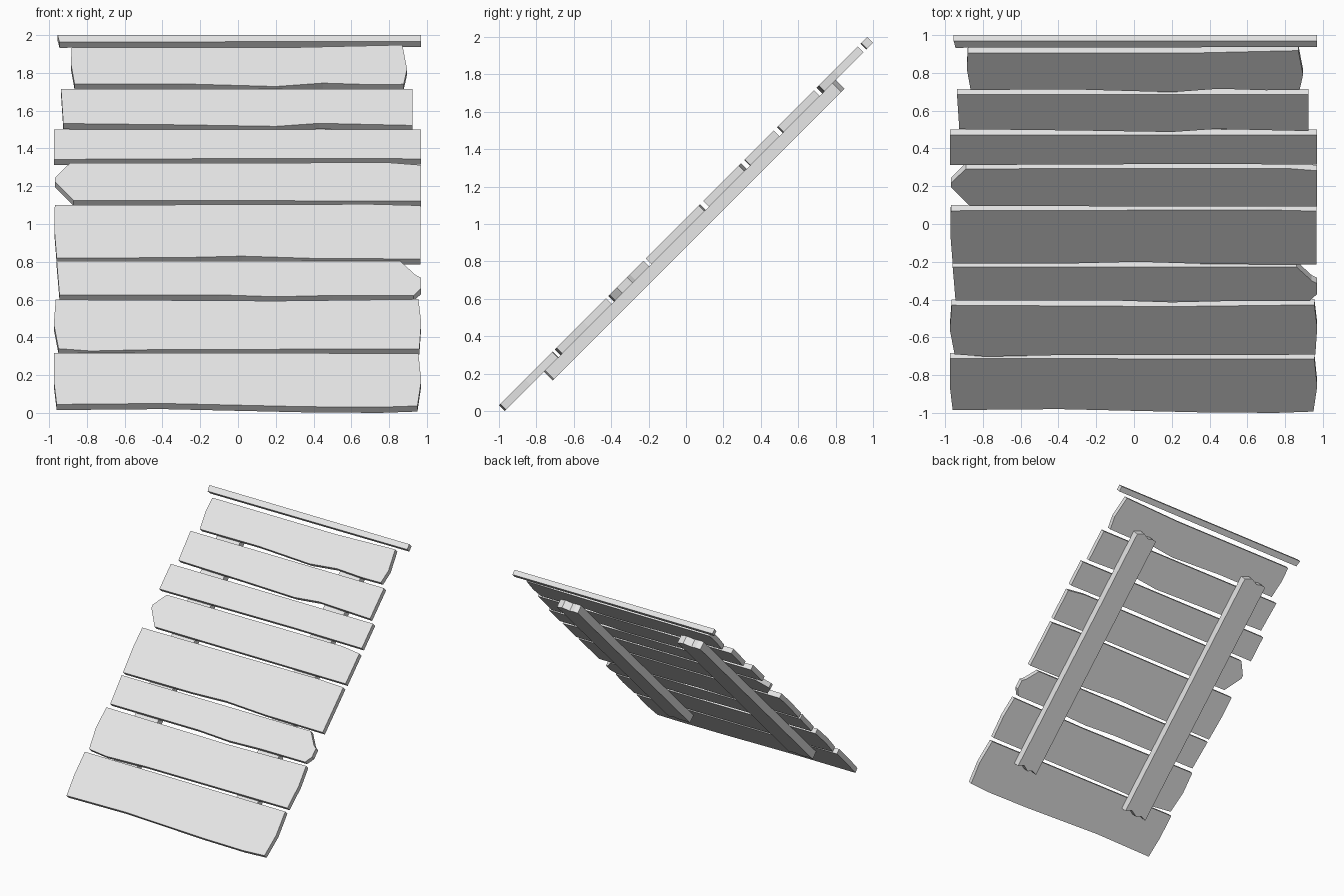
import bpy
import bmesh

cube = bpy.data.objects.get("Cube")
if cube:
    bpy.data.objects.remove(cube, do_unlink=True)

wood = bpy.data.materials.new("plain_grey")
wood.use_nodes = True
GREY = (0.8, 0.8, 0.8, 1)
wood.diffuse_color = GREY
wood.node_tree.nodes["Principled BSDF"].inputs["Base Color"].default_value = GREY

# The panel leans back at 45 degrees; depth is measured as z - y
TOP, UNDER, BEAM_UNDER = 1.03, 0.97, 0.875


def on_slope(x, s, depth):
    """Place a point at x, distance s up the slope, on the plane z - y = depth."""
    return (x, s - depth / 2, s + depth / 2)


def slab(name, outline, upper, lower):
    """Extrude a flat outline of (x, s) between two sloping planes."""
    bm = bmesh.new()
    front = bm.faces.new([bm.verts.new(on_slope(x, s, upper)) for x, s in outline])
    back = bmesh.ops.extrude_face_region(bm, geom=[front], use_keep_orig=True)
    for v in back["geom"]:
        if isinstance(v, bmesh.types.BMVert):
            v.co = on_slope(v.co.x, v.co.z - upper / 2, lower)
    bmesh.ops.recalc_face_normals(bm, faces=bm.faces)
    mesh = bpy.data.meshes.new(name)
    bm.to_mesh(mesh)
    bm.free()
    mesh.materials.append(wood)
    obj = bpy.data.objects.new(name, mesh)
    bpy.context.collection.objects.link(obj)


def plank(name, *outline):
    """Outline is given as (x, z) on the upper surface, anticlockwise."""
    slab(name, [(x, z - TOP / 2) for x, z in outline], TOP, UNDER)


# Planks from bottom to top: lower edge, right end, upper edge, left end
plank("plank_1", (-.96, .045), (-.4, .05), (.35, .033), (.75, .03), (.95, .037),
      (.97, .17), (.955, .315), (-.975, .318), (-.975, .17))
plank("plank_2", (-.95, .34), (-.78, .328), (-.4, .336), (.96, .338),
      (.97, .48), (.955, .602), (.2, .593), (-.965, .6), (-.975, .47))
plank("plank_3", (-.945, .625), (-.1, .625), (.2, .615), (.5, .622), (.93, .622),
      (.97, .66), (.97, .715), (.94, .73), (.86, .803), (-.96, .803))
plank("plank_4", (-.96, .82), (-.3, .822), (.02, .83), (.4, .818), (.965, .815),
      (.965, 1.098), (.7, 1.105), (-.97, 1.1), (-.972, .97))
plank("plank_5", (-.87, 1.125), (.97, 1.122), (.97, 1.312), (.8, 1.325),
      (-.89, 1.322), (-.97, 1.245), (-.97, 1.225))
plank("plank_6", (-.975, 1.342), (.3, 1.348), (.97, 1.345), (.97, 1.5), (-.975, 1.5))
plank("plank_7", (-.925, 1.532), (-.3, 1.525), (.2, 1.517), (.43, 1.533),
      (.925, 1.522), (.925, 1.715), (-.937, 1.715))
plank("plank_8", (-.865, 1.74), (-.3, 1.742), (.2, 1.728), (.45, 1.746), (.7, 1.738),
      (.877, 1.74), (.895, 1.82), (.87, 1.948), (.3, 1.935), (-.88, 1.935), (-.885, 1.85))
plank("plank_9", (-.945, 1.963), (0, 1.965), (.97, 1.967), (.97, 2), (-.955, 2))


# Two supporting beams under the planks with roughly chopped ends
def beam(name, left, right):
    width = right - left
    low = [(0, -.275), (.25, -.262), (.45, -.275), (.75, -.25), (1, -.268)]
    high = [(1, 1.268), (.7, 1.285), (.4, 1.265), (.2, 1.272), (0, 1.268)]
    slab(name, [(left + t * width, s) for t, s in low + high], UNDER, BEAM_UNDER)


beam("left_beam", .46, .66)
beam("right_beam", -.72, -.50)
